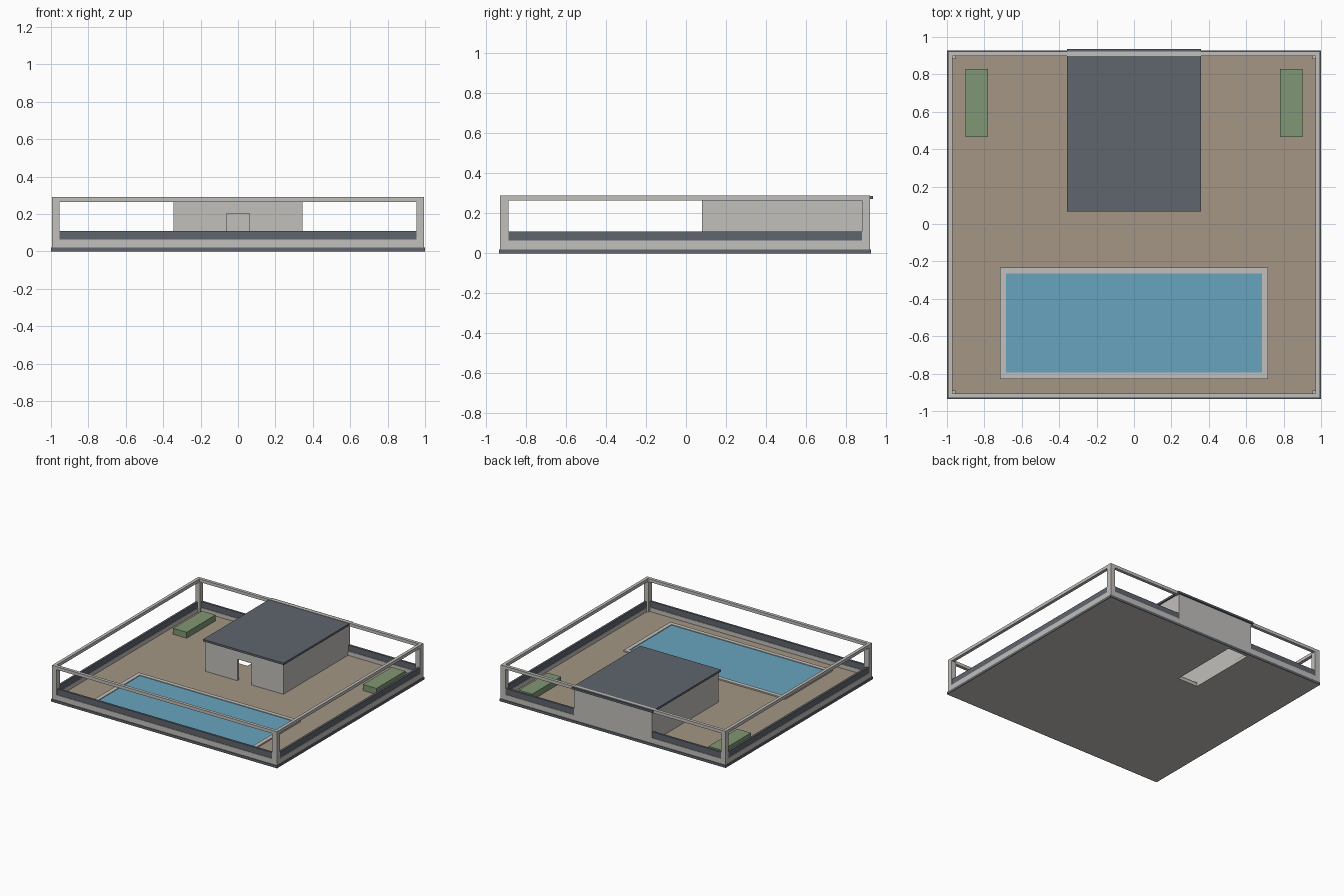
import bpy
import bmesh

cube = bpy.data.objects.get("Cube")
if cube:
    bpy.data.objects.remove(cube, do_unlink=True)


def material(name, colour):
    m = bpy.data.materials.new(name)
    m.use_nodes = True
    rgba = (*colour, 1)
    m.diffuse_color = rgba
    m.node_tree.nodes["Principled BSDF"].inputs["Base Color"].default_value = rgba
    return m


concrete = material("pale concrete", (.54, .525, .50))
slate = material("dark slate", (.115, .133, .158))
paving = material("tan paving", (.37, .305, .23))
water = material("pool blue", (.14, .37, .51))
hedge = material("hedge green", (.22, .31, .175))


def build(name, mat, boxes):
    """One object from boxes given as (x0, x1, y0, y1, z0, z1)."""
    bm = bmesh.new()
    for x0, x1, y0, y1, z0, z1 in boxes:
        verts = bmesh.ops.create_cube(bm, size=1)["verts"]
        for v in verts:
            v.co.x = x1 if v.co.x > 0 else x0
            v.co.y = y1 if v.co.y > 0 else y0
            v.co.z = z1 if v.co.z > 0 else z0
    mesh = bpy.data.meshes.new(name)
    bm.to_mesh(mesh)
    bm.free()
    mesh.materials.append(mat)
    ob = bpy.data.objects.new(name, mesh)
    bpy.context.collection.objects.link(ob)


def ring(outer, inner, z0, z1):
    """Four boxes filling the area between two rectangles."""
    a0, a1, b0, b1 = outer
    c0, c1, d0, d1 = inner
    return [(a0, a1, b0, d0, z0, z1), (a0, a1, d1, b1, z0, z1),
            (a0, c0, d0, d1, z0, z1), (c1, a1, d0, d1, z0, z1)]


def inset(rect, d):
    x0, x1, y0, y1 = rect
    return (x0 + d, x1 - d, y0 + d, y1 - d)


# Concrete slab with a dark skirting, and paving, open at the stairwell
plot = (-1, 1, -.935, .927)
fence = inset(plot, .005)
stairwell = (-.325, -.147, .33, .9)
base_top, deck_top, rail_low, rail_top = .02, .03, .265, .29
build("base_skirting", slate, ring(plot, fence, 0, base_top))
build("base_slab", concrete, ring(fence, stairwell, 0, base_top))
build("paved_deck", paving, ring(inset(fence, .02), stairwell, base_top, deck_top))

# Perimeter frame: kerb, top rail and corner posts
hx0, hx1, hy0, hy1 = house = (-.345, .345, .08, .922)


def split_at_house(boxes):
    """Break the back run where the house stands."""
    front, back, *sides = boxes
    x0, x1, *rest = back
    return [front, (x0, hx0, *rest), (hx1, x1, *rest), *sides]


build("perimeter_kerb", concrete,
      split_at_house(ring(fence, inset(fence, .025), base_top, .063)))
build("top_rail", concrete, ring(fence, inset(fence, .025), rail_low, rail_top))
build("parapet_panels", slate,
      split_at_house(ring(inset(fence, .004), inset(fence, .021), .063, .11)))
x0, x1, y0, y1 = fence
p = .041
build("corner_posts", concrete,
      [(x, x + p, y, y + p, base_top, rail_low + .001)
       for x in (x0, x1 - p) for y in (y0, y1 - p)])

# House: hollow walls with a doorway in the front
wall_top, door, door_top, t = .271, .062, .202, .02
front, *others = ring(house, inset(house, t), base_top, wall_top)
build("house_walls", concrete, others + [
    (hx0, -door, hy0, hy0 + t, base_top, wall_top),
    (door, hx1, hy0, hy0 + t, base_top, wall_top),
    (-door, door, hy0, hy0 + t, door_top, wall_top)])
build("house_roof", slate, [(-.357, .357, .068, .935, wall_top, .287)])

# Swimming pool
pool = (-.717, .717, -.828, -.232)
basin = inset(pool, .033)
build("pool_coping", concrete, ring(pool, basin, deck_top, .04))
build("pool_water", water, [(*basin, deck_top, .035)])

# Planting beds beside the house
for side, name in ((1, "left_planter"), (-1, "right_planter")):
    xs = sorted((side * .78, side * .9))
    build(name, hedge, [(*xs, .465, .83, deck_top, .078)])
